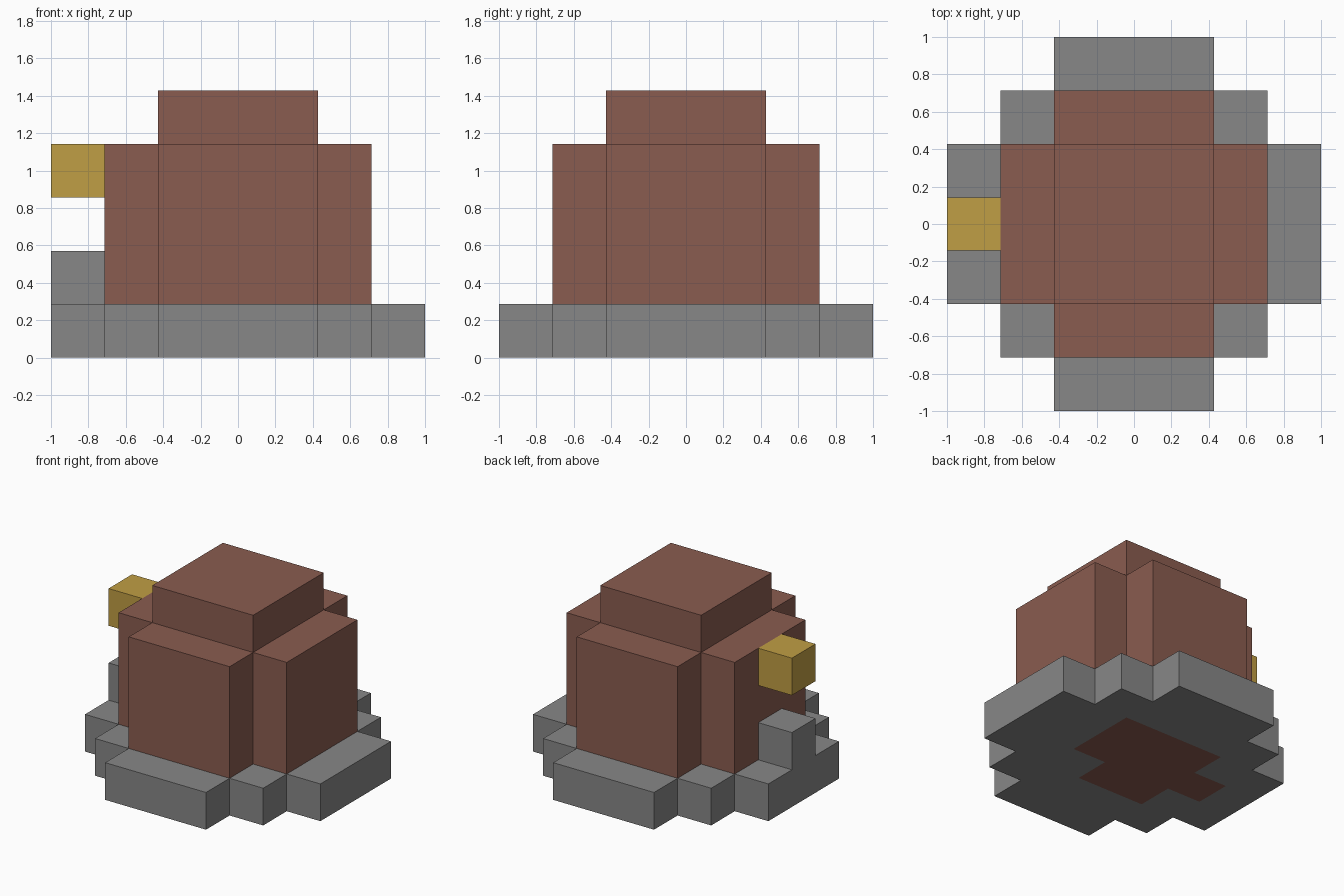
import bpy
import bmesh

cube = bpy.data.objects.get("Cube")
if cube:
    bpy.data.objects.remove(cube, do_unlink=True)

U = 2 / 7  # edge of one building block


def material(name, rgb):
    mat = bpy.data.materials.new(name)
    mat.use_nodes = True
    mat.diffuse_color = (*rgb, 1)
    mat.node_tree.nodes["Principled BSDF"].inputs["Base Color"].default_value = (*rgb, 1)
    return mat


grey = material("stone grey", (0.242, 0.242, 0.242))
brown = material("red brown", (0.254, 0.107, 0.08))
yellow = material("mustard yellow", (0.53, 0.342, 0.058))


def rect(half_x, half_y):
    """Cells of a rectangle centred on the origin."""
    return {(x, y) for x in range(-half_x, half_x + 1) for y in range(-half_y, half_y + 1)}


def slab(name, cells, low, high, mats, underside=()):
    """Solid prism over a set of cells; underside cells take the second material."""
    bm = bmesh.new()

    def face(corners, slot=0):
        f = bm.faces.new([bm.verts.new([c * U for c in p]) for p in corners])
        f.material_index = slot

    for x, y in sorted(cells):
        ring = [(x - .5, y - .5), (x + .5, y - .5), (x + .5, y + .5), (x - .5, y + .5)]
        face([(*p, high) for p in ring])
        face([(*p, low) for p in reversed(ring)], int((x, y) in underside))
        neighbours = [(x, y - 1), (x + 1, y), (x, y + 1), (x - 1, y)]
        for i, other in enumerate(neighbours):
            if other not in cells:
                a, b = ring[i], ring[(i + 1) % 4]
                face([(*a, low), (*b, low), (*b, high), (*a, high)])
    bmesh.ops.remove_doubles(bm, verts=bm.verts, dist=0.001)
    bmesh.ops.dissolve_limit(bm, angle_limit=0.01, verts=bm.verts, edges=bm.edges,
                             delimit={'MATERIAL'})
    mesh = bpy.data.meshes.new(name)
    bm.to_mesh(mesh)
    bm.free()
    for m in mats:
        mesh.materials.append(m)
    obj = bpy.data.objects.new(name, mesh)
    bpy.context.collection.objects.link(obj)
    return obj


# Stepped round base, with the brown core showing through underneath
core = (rect(1, 1) - {(1, -1)}) | {(-2, 0)}
slab("base", rect(3, 1) | rect(2, 2) | rect(1, 3), 0, 1, [grey, brown], core)

# Cross-shaped body and square cap
slab("body", rect(2, 1) | rect(1, 2), 1, 4, [brown])
slab("cap", rect(1, 1), 4, 5, [brown])

# Step and knob on the right side
slab("side_step", {(-3, 0)}, 1, 2, [grey])
slab("side_knob", {(-3, 0)}, 3, 4, [yellow])
